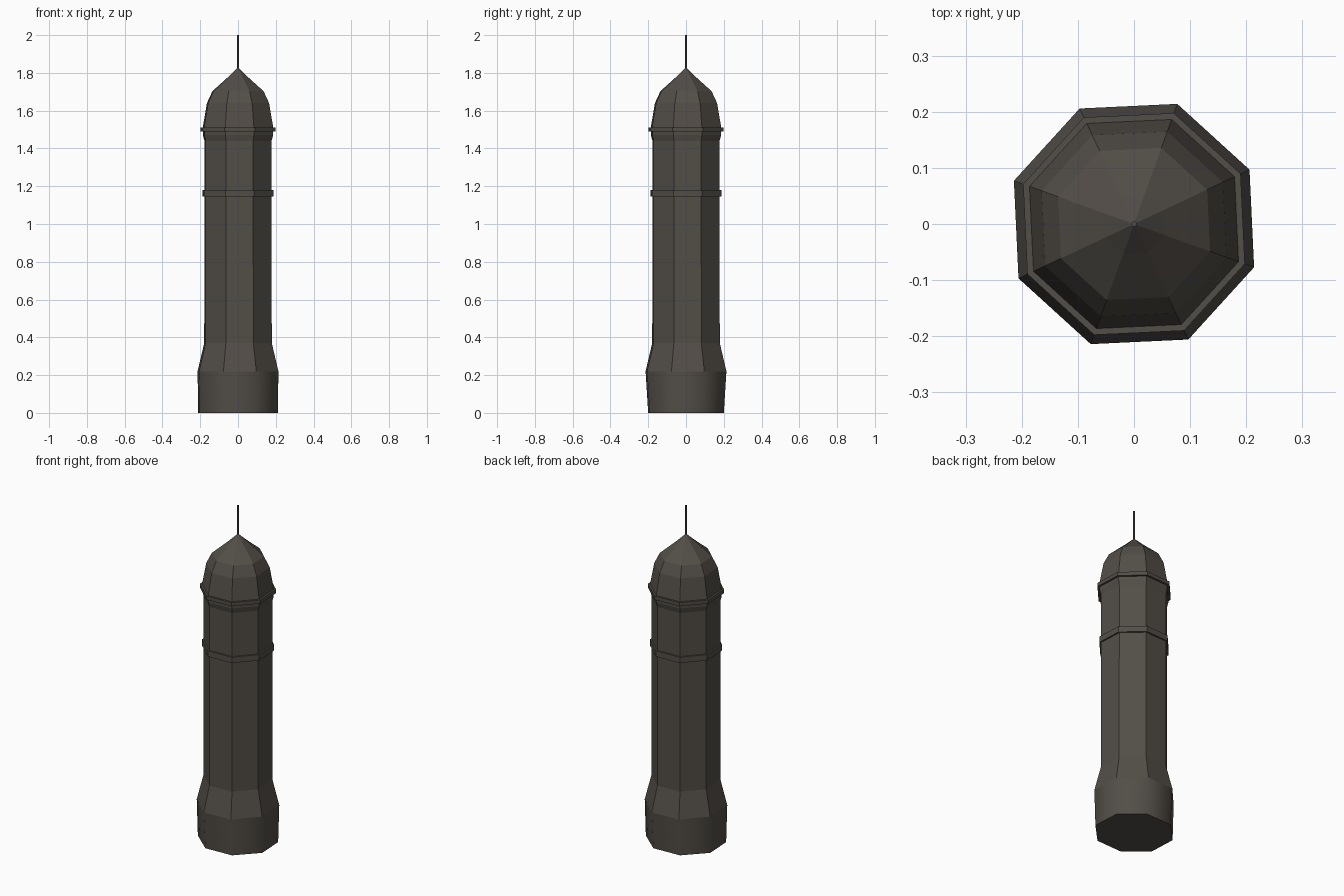
import bpy, bmesh, math

if "Cube" in bpy.data.objects:
    bpy.data.objects.remove(bpy.data.objects["Cube"])

SIDES = 8
TURN = math.radians(25.2)   # the whole tower is turned slightly off-axis

stone = bpy.data.materials.new("dark_stone")
stone.diffuse_color = (0.085, 0.075, 0.063, 1)
stone.use_nodes = True
stone.node_tree.nodes["Principled BSDF"].inputs["Base Color"].default_value = stone.diffuse_color


def lathe(name, profile, sides=SIDES, smooth=False):
    """Stack rings of (radius, z[, y_scale]) into a closed prism."""
    bm = bmesh.new()
    rings = []
    for r, z, *sy in profile:
        k = sy[0] if sy else 1.0
        rings.append([bm.verts.new((r * math.cos(TURN + math.tau * i / sides),
                                    k * r * math.sin(TURN + math.tau * i / sides), z))
                      for i in range(sides)])
    for a, b in zip(rings, rings[1:]):
        for i in range(sides):
            j = (i + 1) % sides
            f = bm.faces.new((a[i], a[j], b[j], b[i]))
            f.smooth = smooth
    bm.faces.new(rings[0][::-1])
    bm.faces.new(rings[-1])
    bmesh.ops.recalc_face_normals(bm, faces=bm.faces)
    mesh = bpy.data.meshes.new(name)
    bm.to_mesh(mesh)
    bm.free()
    mesh.materials.append(stone)
    obj = bpy.data.objects.new(name, mesh)
    bpy.context.collection.objects.link(obj)
    return obj


# Foot: softly shaded block, slightly narrower front to back at the ground
lathe("base", [(0.224, 0, 0.95), (0.2275, 0.22)], smooth=True)

# Sloped shoulder, long shaft and flared neck under the cornice
lathe("shaft", [(0.2275, 0.22), (0.190, 0.37), (0.189, 1.44),
                (0.197, 1.47), (0.197, 1.49)])

# Two raised bands
lathe("middle_band", [(0.199, 1.145), (0.199, 1.18)])
lathe("cornice", [(0.210, 1.49), (0.210, 1.512)])

# Faceted dome with pointed tip
lathe("dome", [(0.198, 1.512), (0.175, 1.64), (0.144, 1.703),
               (0.057, 1.777), (0.005, 1.825)])

# Thin spire
lathe("spire", [(0.005, 1.82), (0.005, 2.0)])
